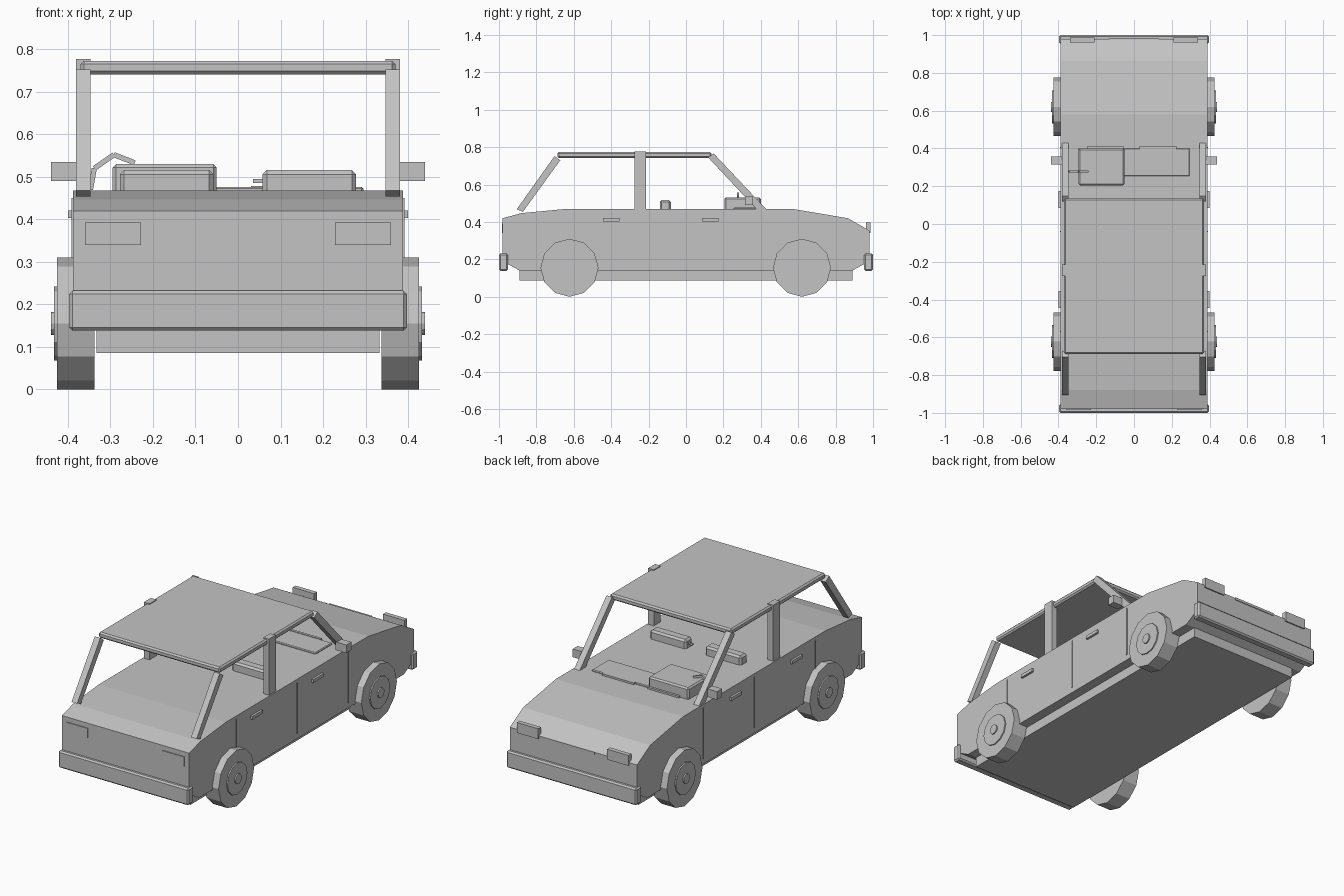
import bpy, bmesh, math
from mathutils import Vector, Matrix

if "Cube" in bpy.data.objects:
    bpy.data.objects.remove(bpy.data.objects["Cube"])

grey = bpy.data.materials.new("grey")
grey.diffuse_color = (0.55, 0.55, 0.55, 1)
grey.use_nodes = True
grey.node_tree.nodes["Principled BSDF"].inputs["Base Color"].default_value = grey.diffuse_color


def finish(name, bm, bevel=0):
    bmesh.ops.recalc_face_normals(bm, faces=bm.faces[:])
    me = bpy.data.meshes.new(name)
    bm.to_mesh(me)
    bm.free()
    me.materials.append(grey)
    ob = bpy.data.objects.new(name, me)
    bpy.context.collection.objects.link(ob)
    if bevel:
        m = ob.modifiers.new("bevel", 'BEVEL')
        m.width = bevel
        m.segments = 1
    return ob


def box(name, x, y, z, bevel=0):
    bm = bmesh.new()
    size = Matrix.Diagonal((x[1] - x[0], y[1] - y[0], z[1] - z[0], 1))
    mid = Matrix.Translation((sum(x) / 2, sum(y) / 2, sum(z) / 2))
    bmesh.ops.create_cube(bm, size=1, matrix=mid @ size)
    return finish(name, bm, bevel)


def extrude(name, profile, x0, x1, bevel=0):
    """Side profile of (y, z) points pulled from x0 to x1."""
    bm = bmesh.new()
    f = bm.faces.new([bm.verts.new((x0, y, z)) for y, z in profile])
    r = bmesh.ops.extrude_face_region(bm, geom=[f])
    bmesh.ops.translate(bm, vec=(x1 - x0, 0, 0),
                        verts=[v for v in r["geom"] if isinstance(v, bmesh.types.BMVert)])
    return finish(name, bm, bevel)


def disc(name, x0, x1, y, z, radius):
    bm = bmesh.new()
    m = Matrix.Translation(((x0 + x1) / 2, y, z)) @ Matrix.Rotation(math.pi / 2, 4, 'Y')
    bmesh.ops.create_cone(bm, cap_ends=True, segments=12, radius1=radius,
                          radius2=radius, depth=abs(x1 - x0), matrix=m)
    return finish(name, bm)


def rod(name, a, b, w):
    a, b = Vector(a), Vector(b)
    bm = bmesh.new()
    m = Matrix.Translation((a + b) / 2) @ (b - a).to_track_quat('Z', 'Y').to_matrix().to_4x4()
    bmesh.ops.create_cube(bm, size=1, matrix=m @ Matrix.Diagonal((w, w, (b - a).length, 1)))
    return finish(name, bm)


# Body shell and underbody
extrude("body", [(-0.98, 0.19), (-0.98, 0.42), (-0.88, 0.447), (-0.66, 0.468), (0.58, 0.468),
                 (0.865, 0.42), (0.98, 0.355), (0.98, 0.19), (0.89, 0.14), (-0.89, 0.14)],
        -0.388, 0.388)
box("underbody", (-0.333, 0.333), (-0.89, 0.89), (0.086, 0.15))

# Roof and bumpers
box("roof", (-0.37, 0.37), (-0.688, 0.135), (0.741, 0.773), 0.008)
box("rear_bumper", (-0.397, 0.397), (-1.0, -0.953), (0.138, 0.232), 0.008)
box("front_bumper", (-0.397, 0.397), (0.953, 1.0), (0.138, 0.232), 0.008)

# Dashboard, instrument hood, vents, grille
box("dashboard", (-0.295, 0.295), (0.253, 0.4), (0.45, 0.476), 0.004)
box("instrument_hood", (-0.295, -0.05), (0.205, 0.4), (0.45, 0.53), 0.008)
for x in ((-0.245, -0.055), (0.03, 0.225)):
    box("vent", x, (0.398, 0.412), (0.46, 0.478))
box("grille", (-0.13, 0.13), (0.975, 0.984), (0.343, 0.357))

# Visible arc of the steering wheel
arc = [(-0.347, 0.47), (-0.338, 0.52), (-0.292, 0.552), (-0.243, 0.533)]
for p, q in zip(arc, arc[1:]):
    rod("steering_wheel", (p[0], 0.278, p[1]), (q[0], 0.278, q[1]), 0.012)
box("seat_lever", (0.035, 0.062), (-0.115, -0.105), (0.485, 0.495))

for s in (-1, 1):
    def sx(a, b):
        return tuple(sorted((s * a, s * b)))
    inner, outer = s * 0.347, s * 0.381

    # Roof pillars
    extrude("windscreen_pillar", [(0.385, 0.46), (0.437, 0.46), (0.148, 0.766), (0.118, 0.745)],
            inner, outer)
    box("middle_pillar", sx(0.347, 0.381), (-0.275, -0.215), (0.46, 0.777))
    extrude("rear_pillar", [(-0.905, 0.468), (-0.872, 0.454), (-0.672, 0.73), (-0.703, 0.752)],
            inner, outer)

    # Headrests, mirrors, lights
    box("headrest", sx(0.058, 0.278), (-0.14, -0.08), (0.45, 0.516), 0.01)
    box("mirror", sx(0.375, 0.44), (0.315, 0.358), (0.49, 0.535))
    box("rear_light", sx(0.228, 0.36), (-0.985, -0.975), (0.34, 0.393))
    box("headlight", sx(0.21, 0.34), (0.962, 0.987), (0.34, 0.397))

    # Door handles and seams
    for y in (-0.4, 0.13):
        box("door_handle", sx(0.38, 0.4), (y - 0.045, y + 0.045), (0.403, 0.421))
    for y in (-0.57, -0.04, 0.405):
        box("door_seam", sx(0.38, 0.392), (y - 0.003, y + 0.003), (0.17, 0.45))

    # Wheels
    for y in (-0.623, 0.62):
        disc("tyre", s * 0.338, s * 0.426, y, 0.155, 0.155)
        disc("wheel_rim", s * 0.40, s * 0.433, y, 0.155, 0.087)
        disc("wheel_hub", s * 0.42, s * 0.44, y, 0.155, 0.027)
